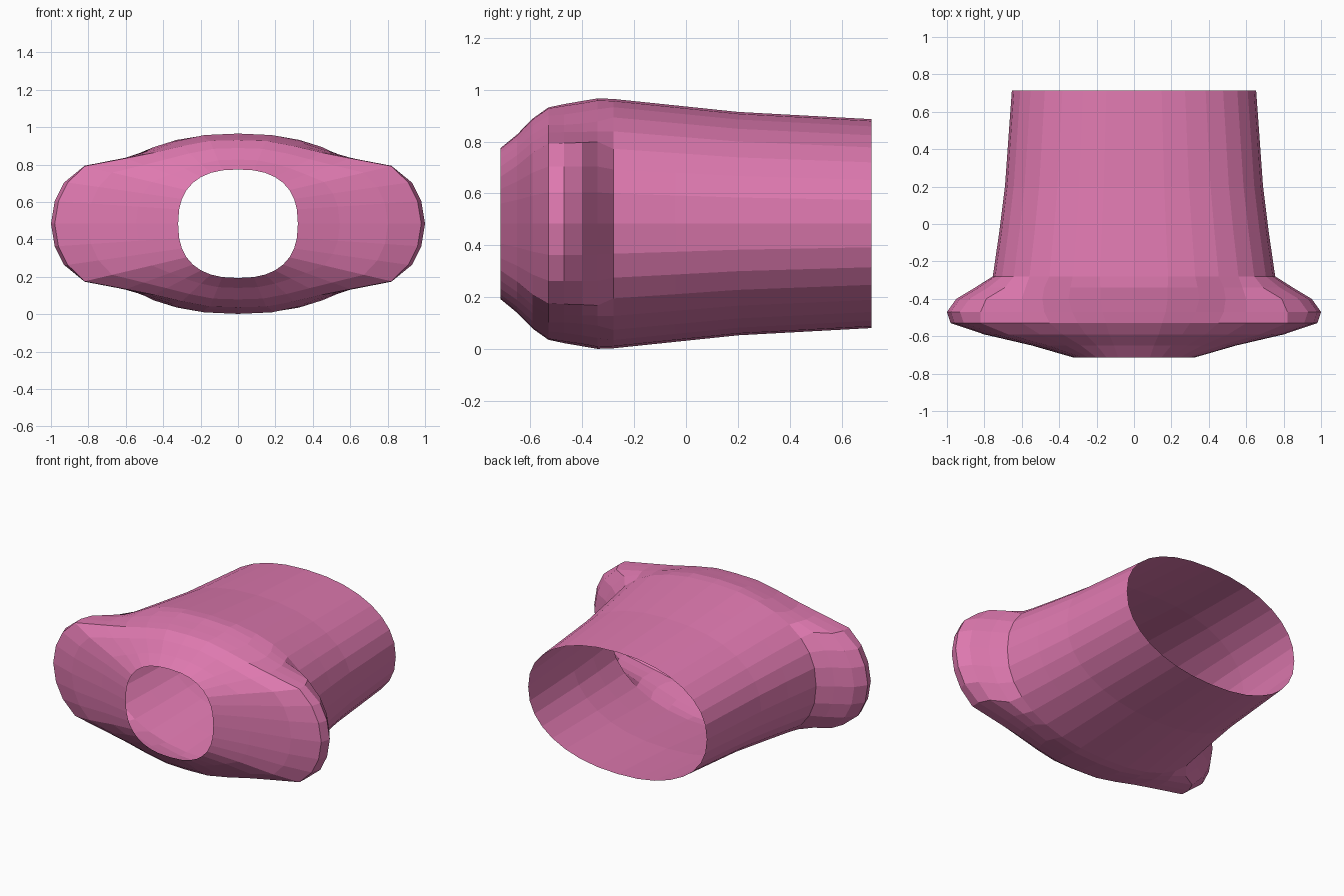
import bpy
import bmesh
from math import sin, cos, pi

cube = bpy.data.objects.get("Cube")
if cube:
    bpy.data.objects.remove(cube, do_unlink=True)

MID_Z = 0.484
STEPS = 8  # segments per quarter ring


def material(name, color):
    mat = bpy.data.materials.new(name)
    mat.use_nodes = True
    mat.diffuse_color = color
    mat.node_tree.nodes["Principled BSDF"].inputs["Base Color"].default_value = color
    return mat


def rounded_quarter(half_width, half_height, power):
    """Quarter of a superellipse, from top centre to side."""
    points = []
    for i in range(STEPS + 1):
        angle = i / STEPS * pi / 2
        points.append((half_width * abs(sin(angle)) ** (2 / power),
                       half_height * max(cos(angle), 0) ** (2 / power)))
    return points


def blend(first, second, amount):
    return [(a + (c - a) * amount, b + (d - b) * amount)
            for (a, b), (c, d) in zip(first, second)]


def full_ring(quarter):
    """Mirror a quarter outline into a closed ring."""
    right = quarter + [(x, -h) for x, h in reversed(quarter[:-1])]
    left = [(-x, h) for x, h in reversed(right[1:-1])]
    return right + left


def loft(name, sections, mat):
    bm = bmesh.new()
    rings = [[bm.verts.new((x, y, MID_Z + h)) for x, h in full_ring(quarter)]
             for y, quarter in sections]
    for front, back in zip(rings, rings[1:]):
        count = len(front)
        for i in range(count):
            j = (i + 1) % count
            bm.faces.new((front[i], back[i], back[j], front[j]))
    mesh = bpy.data.meshes.new(name)
    bm.to_mesh(mesh)
    bm.free()
    mesh.materials.append(mat)
    obj = bpy.data.objects.new(name, mesh)
    bpy.context.collection.objects.link(obj)
    return obj


# Front opening and the shoulder outlines that bulge out to both sides
opening = rounded_quarter(0.32, 0.29, 2.45)
shoulder_front = [(0, .447), (.15, .443), (.3, .415), (.45, .38), (.6, .35),
                  (.82, .308), (.91, .22), (.96, .12), (.98, 0)]
shoulder_rim = [(0, .46), (.17, .453), (.33, .42), (.48, .38), (.6, .352),
                (.82, .31), (.93, .22), (.98, .12), (1, 0)]
shoulder_back = [(0, .472), (.18, .463), (.35, .43), (.49, .385), (.6, .353),
                 (.79, .312), (.88, .22), (.93, .12), (.95, 0)]
shoulder_root = [(0, .482), (.18, .474), (.34, .44), (.48, .393), (.58, .355),
                 (.69, .315), (.78, .22), (.83, .12), (.85, 0)]

# Open shell: front collar, shoulders, then the tapering sleeve
sections = [
    (-0.715, opening),
    (-0.65, blend(opening, shoulder_front, 0.34)),
    (-0.59, blend(opening, shoulder_front, 0.73)),
    (-0.53, shoulder_front),
    (-0.47, shoulder_rim),
    (-0.40, shoulder_back),
    (-0.34, shoulder_root),
    (-0.28, rounded_quarter(0.755, 0.48, 2.3)),
    (-0.04, rounded_quarter(0.72, 0.455, 2.28)),
    (0.20, rounded_quarter(0.69, 0.43, 2.25)),
    (0.715, rounded_quarter(0.653, 0.402, 2.2)),
]
loft("open_shell", sections, material("pink", (0.73, 0.19, 0.43, 1)))
